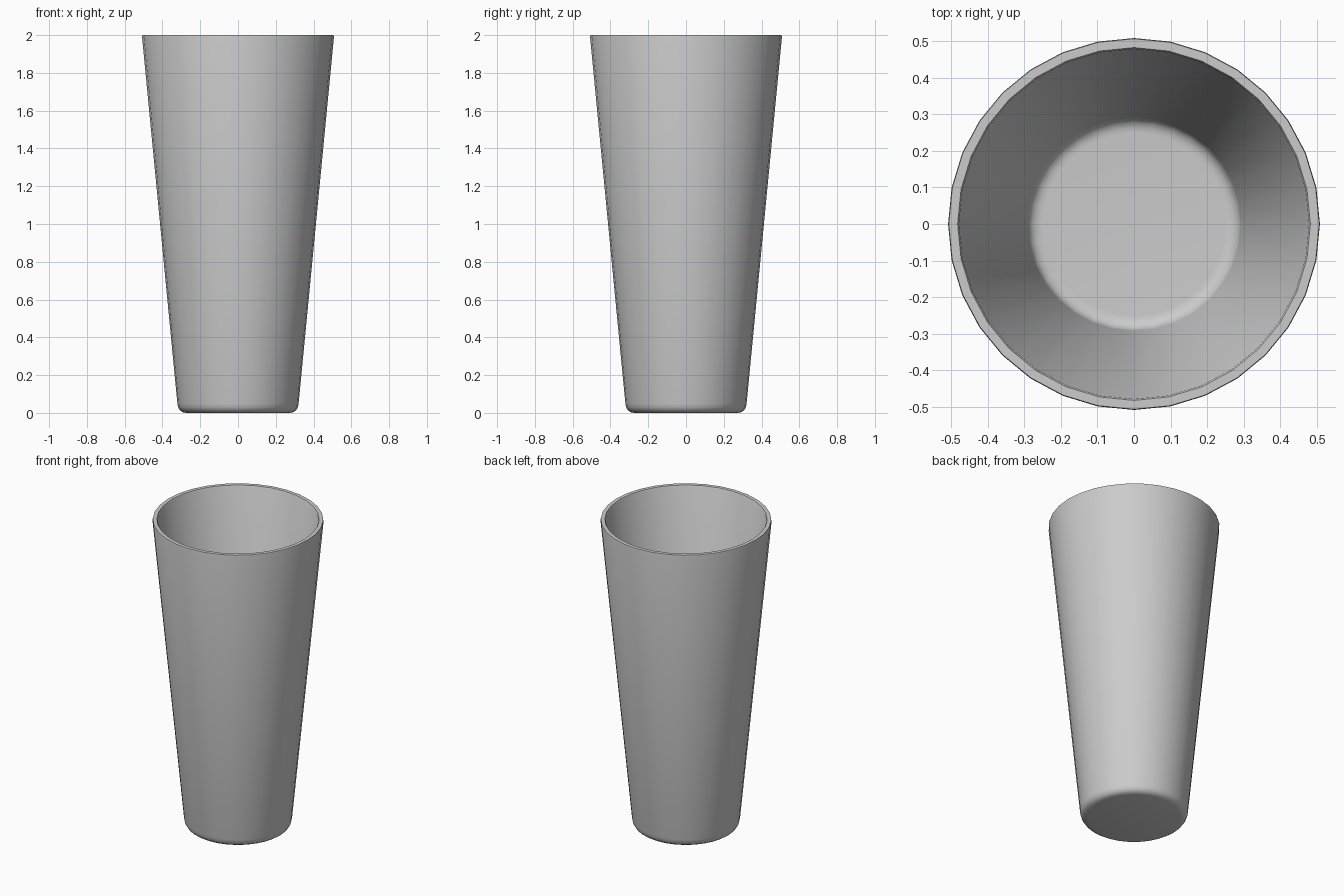
import bpy, bmesh, math

if "Cube" in bpy.data.objects:
    bpy.data.objects.remove(bpy.data.objects["Cube"])

SIDES = 32

# Half profile (radius, z): underside, outer wall, rim, inner wall, inner floor
profile = [
    (0.0, 0.0), (0.275, 0.0), (0.293, 0.004), (0.308, 0.014), (0.317, 0.030), (0.321, 0.050),
    (0.508, 1.99), (0.506, 2.0), (0.482, 2.0), (0.478, 1.993),
    (0.292, 0.065), (0.287, 0.048), (0.277, 0.037), (0.263, 0.031), (0.25, 0.03), (0.0, 0.03),
]

bm = bmesh.new()
verts = [bm.verts.new((r, 0, z)) for r, z in profile]
edges = [bm.edges.new(pair) for pair in zip(verts, verts[1:])]
bmesh.ops.spin(bm, geom=verts + edges, cent=(0, 0, 0), axis=(0, 0, 1),
               angle=math.tau, steps=SIDES, use_merge=False)
bmesh.ops.remove_doubles(bm, verts=bm.verts, dist=0.0005)
bmesh.ops.recalc_face_normals(bm, faces=bm.faces)

# Tapered tumbler, open at the top
mesh = bpy.data.meshes.new("tumbler")
bm.to_mesh(mesh)
bm.free()
tumbler = bpy.data.objects.new("tumbler", mesh)
bpy.context.collection.objects.link(tumbler)
bpy.context.view_layer.objects.active = tumbler
tumbler.select_set(True)
bpy.ops.object.shade_smooth_by_angle(angle=math.radians(35))
